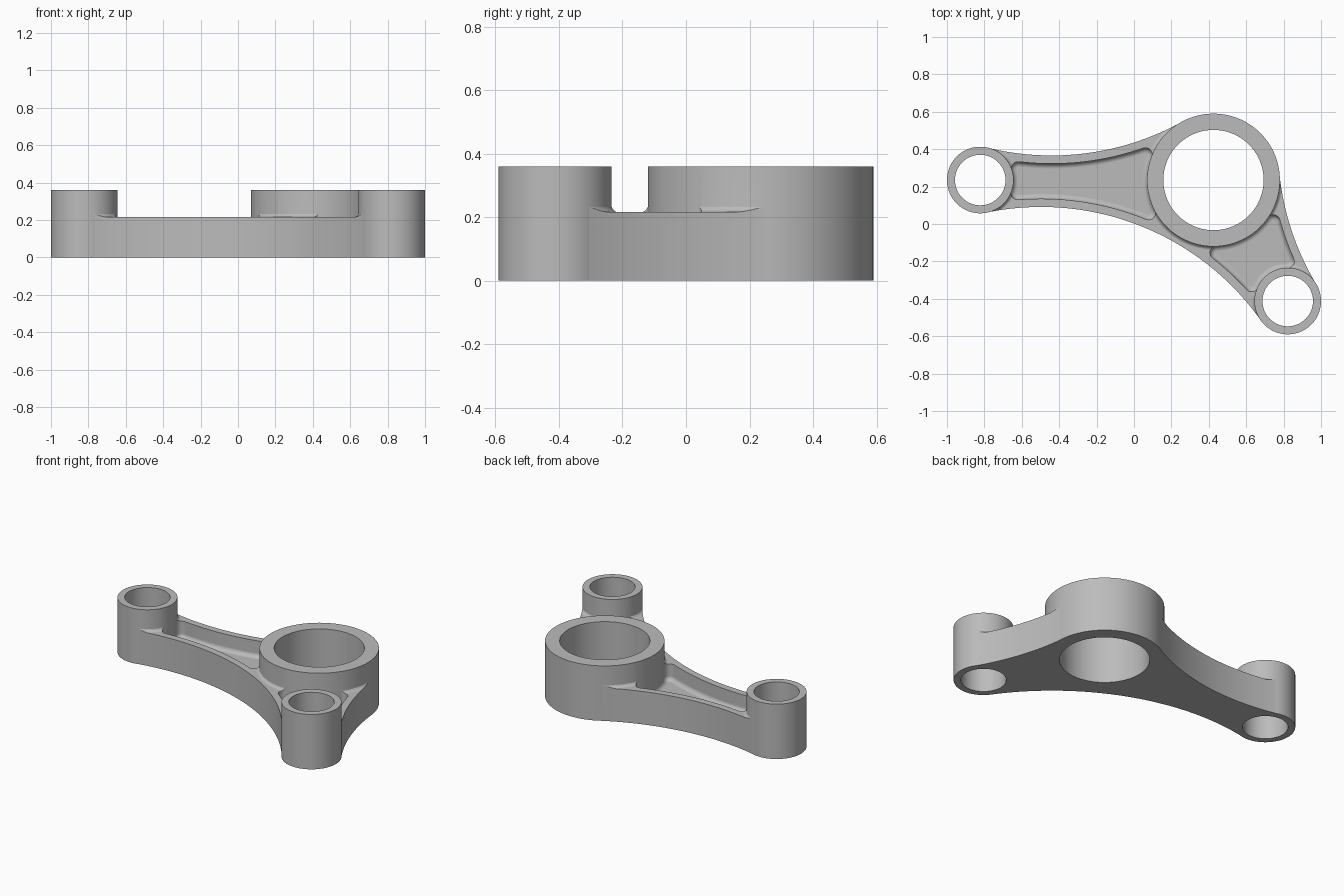
import bpy, bmesh, math
from mathutils import Vector

if "Cube" in bpy.data.objects:
    bpy.data.objects.remove(bpy.data.objects["Cube"])

HEIGHT, ARM_TOP, FLOOR = 0.36, 0.216, 0.108
SWEEP = 1.44          # radius of the concave side curves
RIM = 0.045           # width of the rim beside the pockets
CORNER, FILLET = 0.036, 0.028
OVERLAP = 0.002
QUARTER = [math.radians(a) for a in range(0, 91, 15)]

# Centre, outer radius and bore radius of each ring
left_end = (Vector((-0.822, 0.235)), 0.178, 0.135)
front_end = (Vector((0.822, -0.412)), 0.178, 0.135)
main_hub = (Vector((0.425, 0.235)), 0.355, 0.268)
RINGS = [left_end, front_end, main_hub]


def meeting_point(p, a, q, b, side):
    """Where two circles cross, right (1) or left (-1) of the line p to q."""
    line = q - p
    d = line.length
    u = line / d
    along = (a * a - b * b + d * d) / (2 * d)
    across = math.sqrt(a * a - along * along)
    return p + u * along + Vector((u.y, -u.x)) * across * side


def chain(circles):
    """Closed outline of tangent arcs; each circle is centre, radius, convex, steps."""
    points = []
    for i, (c, r, convex, steps) in enumerate(circles):
        before = circles[i - 1][0] - c
        after = circles[(i + 1) % len(circles)][0] - c
        start = math.atan2(before.y, before.x)
        turn = (math.atan2(after.y, after.x) - start) % math.tau
        if not convex:
            turn -= math.tau
        for k in range(steps):
            t = start + turn * k / steps
            points.append((c.x + r * math.cos(t), c.y + r * math.sin(t)))
    return points


def circle(c, r, steps=128):
    return [(c.x + r * math.cos(math.tau * k / steps),
             c.y + r * math.sin(math.tau * k / steps)) for k in range(steps)]


def loft(name, layers):
    """Solid through a stack of matching outlines, each (points, z)."""
    bm = bmesh.new()
    loops = [[bm.verts.new((x, y, z)) for x, y in pts] for pts, z in layers]
    for low, high in zip(loops, loops[1:]):
        for k in range(len(low)):
            bm.faces.new((low[k - 1], low[k], high[k], high[k - 1]))
    bm.faces.new(loops[0])
    bm.faces.new(loops[-1])
    bmesh.ops.recalc_face_normals(bm, faces=bm.faces)
    mesh = bpy.data.meshes.new(name)
    bm.to_mesh(mesh)
    bm.free()
    obj = bpy.data.objects.new(name, mesh)
    bpy.context.collection.objects.link(obj)
    return obj


def combine(target, tool, operation):
    mod = target.modifiers.new("combine", 'BOOLEAN')
    mod.operation, mod.solver, mod.object = operation, 'EXACT', tool
    bpy.context.view_layer.objects.active = target
    bpy.ops.object.modifier_apply(modifier=mod.name)
    bpy.data.objects.remove(tool)


def side_curve(first, second):
    return meeting_point(first[0], first[1] + SWEEP, second[0], second[1] + SWEEP, 1)


lower = side_curve(left_end, front_end)
right = side_curve(front_end, main_hub)
upper = side_curve(main_hub, left_end)


def pocket(name, walls):
    """Pocket cutter between four concave walls, with a rounded floor edge."""
    corners = []
    for i, (c, r) in enumerate(walls):
        q, s = walls[(i + 1) % len(walls)]
        corners.append(meeting_point(c, r + CORNER, q, s + CORNER, -1))

    def outline(inset):
        arcs = []
        for (c, r), corner in zip(walls, corners):
            arcs.append((c, r + inset, False, 32))
            arcs.append((corner, CORNER - inset, True, 8))
        return chain(arcs)

    layers = [(outline(0), HEIGHT)]
    for t in QUARTER:
        layers.append((outline(FILLET * (1 - math.cos(t))),
                       FLOOR + FILLET * (1 - math.sin(t))))
    return loft(name, layers)


# Arm plate with flared feet around the rings, trimmed to the outline
square = [(-2, -2), (2, -2), (2, 2), (-2, 2)]
arm = loft("bell_crank_arm", [(square, 0), (square, ARM_TOP)])
for c, r, bore in RINGS:
    flare = [(circle(c, r + FILLET), FLOOR)]
    for t in QUARTER:
        flare.append((circle(c, r - OVERLAP + FILLET * (1 - math.sin(t))),
                      ARM_TOP - OVERLAP / 2 + FILLET * (1 - math.cos(t))))
    combine(arm, loft("foot", flare), 'UNION')

arcs = []
for (c, r, bore), curve in zip(RINGS, (lower, right, upper)):
    arcs.append((c, r - OVERLAP / 2, True, 64))
    arcs.append((curve, SWEEP + OVERLAP / 2, False, 64))
trim = chain(arcs)
combine(arm, loft("trim", [(trim, -1), (trim, 1)]), 'INTERSECT')

# Two pockets in the arm plate
left_wall, front_wall, hub_wall = [(c, r - OVERLAP) for c, r, bore in RINGS]
low_wall, right_wall, up_wall = [(c, SWEEP + RIM) for c in (lower, right, upper)]
combine(arm, pocket("long_pocket", [left_wall, low_wall, hub_wall, up_wall]), 'DIFFERENCE')
combine(arm, pocket("short_pocket", [low_wall, front_wall, right_wall, hub_wall]), 'DIFFERENCE')

# Rings, then their bores
for c, r, bore in RINGS:
    combine(arm, loft("ring", [(circle(c, r), 0), (circle(c, r), HEIGHT)]), 'UNION')
for c, r, bore in RINGS:
    combine(arm, loft("bore", [(circle(c, bore), -1), (circle(c, bore), 1)]), 'DIFFERENCE')

# Plain grey metal
metal = bpy.data.materials.new("grey_metal")
metal.use_nodes = True
grey = (0.5, 0.5, 0.5, 1)
metal.diffuse_color = grey
metal.node_tree.nodes["Principled BSDF"].inputs["Base Color"].default_value = grey
arm.data.materials.clear()
arm.data.materials.append(metal)
for face in arm.data.polygons:
    face.material_index = 0

# Smooth curves with crisp edges
bpy.ops.object.select_all(action='DESELECT')
arm.select_set(True)
bpy.context.view_layer.objects.active = arm
bpy.ops.object.shade_smooth_by_angle(angle=math.radians(30))
weighted = arm.modifiers.new("even_shading", 'WEIGHTED_NORMAL')
weighted.keep_sharp = True
